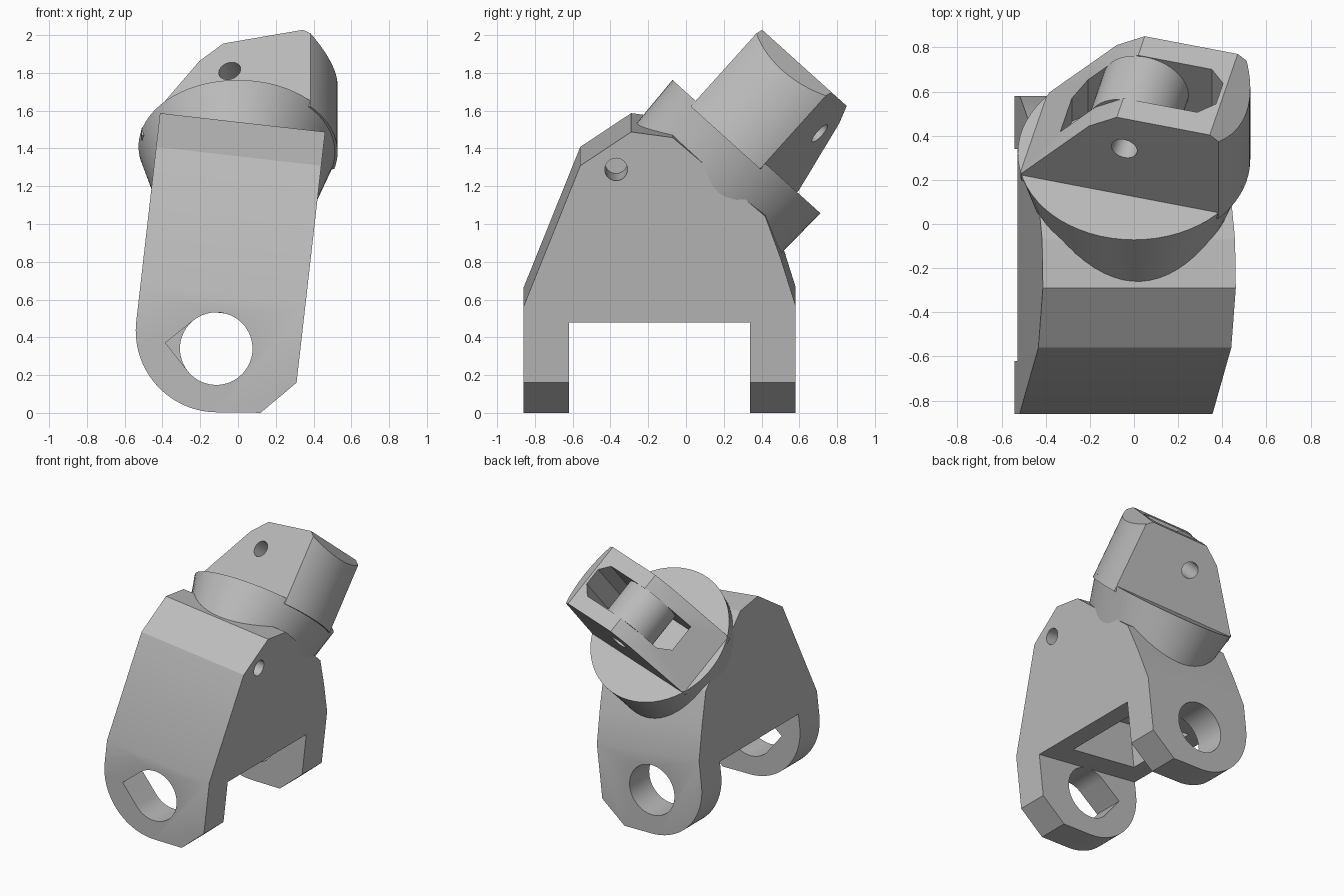
import bpy
import bmesh
from math import sin, cos, pi, radians
from mathutils import Matrix, Vector

old = bpy.data.objects.get("Cube")
if old:
    bpy.data.objects.remove(old, do_unlink=True)

grey = bpy.data.materials.new("light_grey")
grey.use_nodes = True
grey.diffuse_color = (0.5, 0.5, 0.5, 1)
grey.node_tree.nodes["Principled BSDF"].inputs["Base Color"].default_value = (0.5, 0.5, 0.5, 1)

# Body leans sideways; the head leans back and is twisted on its axis
BODY = Matrix.Rotation(radians(6.5), 4, 'Y')
HEAD = Matrix.Translation((0, 0.32, 1.41)) @ Matrix.Rotation(radians(-42), 4, 'X')
FORK = HEAD @ Matrix.Rotation(radians(-14.4), 4, 'Z')


def loft(name, ring_a, ring_b, matrix):
    """Closed solid between two rings with equal point counts."""
    bm = bmesh.new()
    a = [bm.verts.new(matrix @ Vector(p)) for p in ring_a]
    b = [bm.verts.new(matrix @ Vector(p)) for p in ring_b]
    bm.faces.new(a)
    bm.faces.new(b)
    n = len(a)
    for i in range(n):
        j = (i + 1) % n
        bm.faces.new((a[i], a[j], b[j], b[i]))
    bmesh.ops.recalc_face_normals(bm, faces=bm.faces)
    mesh = bpy.data.meshes.new(name)
    bm.to_mesh(mesh)
    bm.free()
    mesh.materials.append(grey)
    obj = bpy.data.objects.new(name, mesh)
    bpy.context.collection.objects.link(obj)
    return obj


def prism(name, pts, axis, lo, hi, matrix):
    """Extrude a 2D outline along one axis."""
    def ring(d):
        if axis == 'x':
            return [(d, p, q) for p, q in pts]
        if axis == 'y':
            return [(p, d, q) for p, q in pts]
        return [(p, q, d) for p, q in pts]
    return loft(name, ring(lo), ring(hi), matrix)


def arc(cx, cy, r, start=0, end=360, n=64):
    """Arc points; a full turn leaves out the repeated last point."""
    count = n if end - start == 360 else n + 1
    angles = [radians(start + (end - start) * i / n) for i in range(count)]
    return [(cx + r * cos(t), cy + r * sin(t)) for t in angles]


def rect(x0, x1, y0, y1):
    return [(x0, y0), (x1, y0), (x1, y1), (x0, y1)]


def combine(obj, tool, operation='DIFFERENCE'):
    """Apply a boolean and remove the tool."""
    tool.hide_render = True
    mod = obj.modifiers.new("cut", 'BOOLEAN')
    mod.operation = operation
    mod.solver = 'EXACT'
    mod.object = tool
    bpy.context.view_layer.objects.active = obj
    bpy.ops.object.modifier_apply(modifier=mod.name)
    bpy.data.objects.remove(tool, do_unlink=True)


# Body: side profile with two legs, trimmed by the rounded front outline
side = [(-0.86, -0.1), (-0.86, 0.6), (-0.56, 1.35), (-0.29, 1.53), (-0.07, 1.5),
        (0.42, 1.08), (0.5, 0.86), (0.58, 0.605), (0.58, -0.1), (0.34, -0.1),
        (0.34, 0.515), (-0.62, 0.515), (-0.62, -0.1)]
body = prism("body", side, 'x', -0.7, 0.4, BODY)
outline = [(-0.59, 1.8)] + arc(-0.158, 0.42, 0.432, 180, 276, 32) + [
    (0.119, 0.014), (0.29, 0.194), (0.29, 1.8)]
combine(body, prism("outline", outline, 'y', -1, 1, BODY), 'INTERSECT')

# Leg holes: teardrop in front, round at the back
teardrop = arc(-0.153, 0.325, 0.192, -135, 135, 48) + [(-0.424, 0.325)]
combine(body, prism("front_hole", teardrop, 'y', -1, -0.5, BODY))
combine(body, prism("back_hole", arc(-0.153, 0.325, 0.192), 'y', 0.25, 0.8, BODY))

# Hollow underside and small side hole
combine(body, prism("hollow", rect(-0.43, 0.13, -0.44, 0.16), 'z', 0.45, 0.85, BODY))
combine(body, prism("side_hole", arc(-0.37, 1.33, 0.06, n=32), 'x', -0.05, 0.5, BODY))

# Neck: oval at the body widening to the round flange
top = [(x, y, 0) for x, y in arc(0, 0, 0.527)]
base = [(x * 0.43 - 0.01, y * 0.515, -0.3) for x, y in arc(0, 0, 1)]
neck = loft("neck_flange", base, top, HEAD)

# Fork head: flat-sided slice of a cylinder with clipped corners
plate = [(-0.47, -0.04), (-0.47, 0), (-0.145, 0.42), (-0.015, 0.515),
         (0.42, 0.515), (0.56, 0.4), (0.56, -0.04)]
fork = prism("fork_head", plate, 'y', -0.255, 0.255, FORK)
combine(fork, prism("round", arc(0, 0, 0.527, n=96), 'z', -0.2, 0.8, FORK), 'INTERSECT')
slot = [(-0.31, -0.135), (0.33, -0.135), (0.4, -0.065), (0.4, 0.065),
        (0.33, 0.135), (-0.25, 0.135), (-0.31, 0.075)]
combine(fork, prism("slot", slot, 'z', 0.05, 0.8, FORK))

# Roller across the slot, with the pin hole through everything
roller = prism("roller", arc(0.02, 0.312, 0.2), 'y', -0.137, 0.137, FORK)
for part in (fork, roller):
    combine(part, prism("pin_hole", arc(0.02, 0.312, 0.06, n=32), 'y', -0.5, 0.5, FORK))

# Smooth curved walls, keep hard edges
for part in (body, neck, fork, roller):
    bpy.ops.object.select_all(action='DESELECT')
    part.select_set(True)
    bpy.context.view_layer.objects.active = part
    bpy.ops.object.shade_smooth_by_angle(angle=radians(25))
